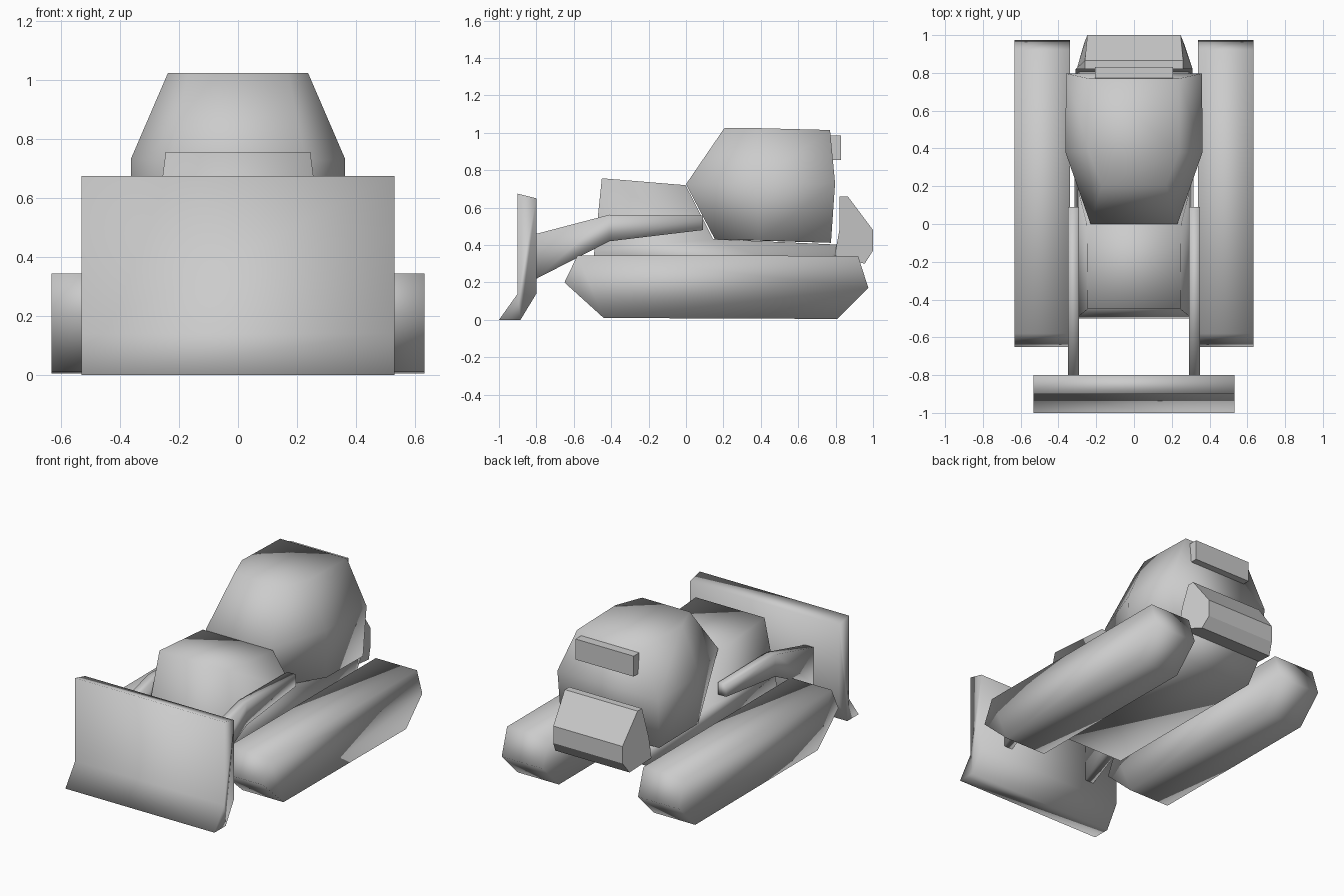
import bpy, bmesh

if "Cube" in bpy.data.objects:
    bpy.data.objects.remove(bpy.data.objects["Cube"])


def make_object(name, bm, smooth=True, mirror=False):
    bmesh.ops.recalc_face_normals(bm, faces=bm.faces)
    mesh = bpy.data.meshes.new(name)
    bm.to_mesh(mesh)
    bm.free()
    for p in mesh.polygons:
        p.use_smooth = smooth
    ob = bpy.data.objects.new(name, mesh)
    bpy.context.collection.objects.link(ob)
    if mirror:
        mod = ob.modifiers.new("Mirror", 'MIRROR')
        mod.use_mirror_merge = False
    return ob


def loft(name, rings, smooth=True, mirror=False):
    """Join equal-length closed rings of points and cap both ends."""
    bm = bmesh.new()
    rows = [[bm.verts.new(p) for p in ring] for ring in rings]
    n = len(rows[0])
    for a, b in zip(rows, rows[1:]):
        for i in range(n):
            j = (i + 1) % n
            bm.faces.new((a[i], a[j], b[j], b[i]))
    bm.faces.new(rows[0])
    bm.faces.new(rows[-1])
    return make_object(name, bm, smooth, mirror)


def symmetric(name, profile, width, smooth=True):
    """Side profile (y, z) spanning both sides; width gives the half width."""
    return loft(name, [[(s * width(y, z), y, z) for y, z in profile]
                       for s in (-1, 1)], smooth)


def paired(name, profile, x0, x1):
    """Side profile extruded from x0 to x1 and mirrored to the other side."""
    return loft(name, [[(x, y, z) for y, z in profile] for x in (x0, x1)],
                mirror=True)


# Crawler tracks
paired("tracks", [(-.65, .2), (-.58, .345), (.92, .342), (.975, .17),
                  (.81, .005), (-.44, .01)], .34, .633)

# Front blade
symmetric("blade", [(-.9, .675), (-.8, .65), (-.8, .14), (-.885, 0),
                    (-1, 0), (-.9, .14)], lambda y, z: .532)

# Push arms
paired("push_arms", [(-.8, .46), (-.41, .562), (.09, .557), (.09, .48),
                     (-.41, .42), (-.8, .22)], .29, .35)

# Hood and chassis, tapering upward
symmetric("hood_and_chassis", [(-.5, .23), (-.49, .37), (-.45, .757), (-.002, .72),
                               (.145, .432), (.82, .402), (.81, .34), (.7, .23)],
          lambda y, z: .245 + (.76 - z) * .13)


# Cab: three horizontal rings, each given as half outlines (x, y, z)
def cab_ring(half):
    return half + [(-x, y, z) for x, y, z in reversed(half)]


loft("cab", [cab_ring(h) for h in (
    [(.23, .155, .43), (.36, .39, .425), (.35, .775, .412)],
    [(.23, 0, .725), (.363, .38, .735), (.36, .797, .73)],
    [(.17, .205, 1.025), (.238, .38, 1.025), (.238, .77, 1.015)])])

# Rear window box
symmetric("rear_window", [(.76, .855), (.76, .987), (.83, .987), (.83, .855)],
          lambda y, z: .207, smooth=False)

# Rear counterweight: wide at its lower front edge, narrower at top and rear
weight = [(.26, .82, .66), (.26, .865, .66), (.247, 1, .48), (.247, 1, .37),
          (.265, .955, .3), (.31, .795, .345), (.31, .82, .48)]
loft("counterweight", [[(s * x, y, z) for x, y, z in weight] for s in (-1, 1)],
     smooth=False)
